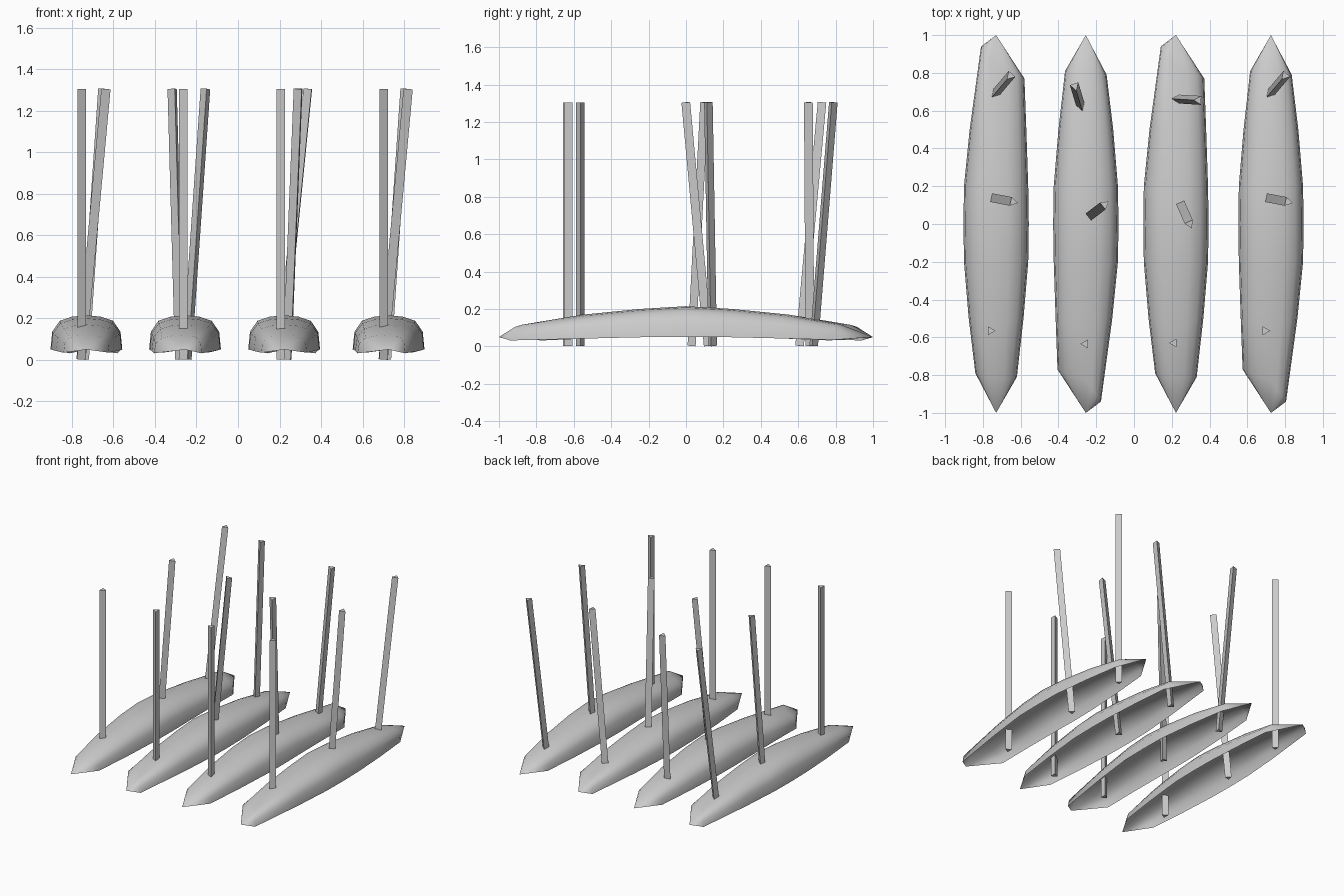
import bpy, bmesh, math
from mathutils import Vector, Matrix

if "Cube" in bpy.data.objects:
    bpy.data.objects.remove(bpy.data.objects["Cube"])

# Soil ridge stations: (left x, left y, right x, right y, rim z, crest y, crest z)
STATIONS = [
    (-0.08, 0.94, 0.15, 0.77, 0.032, 0.83, 0.12),
    (-0.14, 0.50, 0.16, 0.50, 0.043, 0.55, 0.17),
    (-0.17, 0.20, 0.17, 0.20, 0.05, 0.25, 0.20),
    (-0.173, 0.0, 0.173, 0.0, 0.05, 0.0, 0.215),
    (-0.17, -0.20, 0.17, -0.20, 0.05, -0.25, 0.20),
    (-0.145, -0.50, 0.145, -0.50, 0.043, -0.55, 0.17),
    (-0.11, -0.79, 0.11, -0.81, 0.035, -0.82, 0.12),
]
# Half arch: (fraction of half width, fraction of height)
ARCH = [(1, 0), (0.95, 0.52), (0.74, 0.84), (0.4, 0.96)]


def make_ridge(name, x, turned):
    bm = bmesh.new()
    rows = []
    for lx, ly, rx, ry, rim, cy, cz in STATIONS:
        def pt(ex, ey, w, h):
            return bm.verts.new((ex * w, cy + (ey - cy) * w, rim + (cz - rim) * h))
        row = [pt(lx, ly, w, h) for w, h in ARCH]
        row.append(bm.verts.new((0, cy, cz)))
        row += [pt(rx, ry, w, h) for w, h in reversed(ARCH)]
        rows.append(row)
    for a, b in zip(rows, rows[1:]):
        for i in range(len(a) - 1):
            bm.faces.new((a[i], b[i], b[i + 1], a[i + 1]))
    # pointed ends
    for row, y in ((rows[0], 1), (rows[-1], -1)):
        tip = bm.verts.new((0, y, 0.05))
        for p, q in zip(row, row[1:]):
            bm.faces.new((tip, p, q) if y > 0 else (tip, q, p))
    for f in bm.faces:
        f.smooth = True
    if turned:
        bm.transform(Matrix.Rotation(math.pi, 4, 'Z'))
    if sum(f.normal.z for f in bm.faces if not f.normal_update()) < 0:
        bmesh.ops.reverse_faces(bm, faces=bm.faces)
    finish(bm, name, (x, 0, 0))


def finish(bm, name, loc):
    me = bpy.data.meshes.new(name)
    bm.to_mesh(me)
    bm.free()
    ob = bpy.data.objects.new(name, me)
    ob.location = loc
    bpy.context.collection.objects.link(ob)


def make_stake(name, base, top, angle, r=0.027):
    # triangular stake, one edge pointing along angle
    axis = Vector((*top, 1.305)) - Vector((*base, 0.003))
    bm = bmesh.new()
    bmesh.ops.create_cone(bm, cap_ends=True, segments=3, radius1=r, radius2=r,
                          depth=axis.length)
    v = max((v for v in bm.verts), key=lambda v: v.co.y)
    start = math.atan2(v.co.y, v.co.x)
    tilt = Vector((0, 0, 1)).rotation_difference(axis).to_matrix().to_4x4()
    bm.transform(tilt @ Matrix.Rotation(math.radians(angle) - start, 4, 'Z'))
    finish(bm, name, (*[(a + b) / 2 for a, b in zip(base, top)], 0.654))


# Stakes per row, relative to the row centre: (base, top, edge angle)
OUTER = [((-0.03, -0.565), (-0.03, -0.565), 0),
         ((-0.03, 0.14), (0.09, 0.117), -12),
         ((-0.014, 0.68), (0.075, 0.785), 228)]
SECOND = [((-0.002, -0.635), (-0.002, -0.635), 180),
          ((0.01, 0.035), (0.10, 0.103), 38),
          ((-0.022, 0.61), (-0.058, 0.73), 288)]
THIRD = [((-0.01, -0.63), (-0.01, -0.63), 180),
         ((0.02, 0.12), (0.073, 0.0), -65),
         ((-0.01, 0.663), (0.12, 0.655), 177)]

ROWS = [(-0.73, OUTER), (-0.255, SECOND), (0.222, THIRD), (0.725, OUTER)]
for n, (x, stakes) in enumerate(ROWS, 1):
    make_ridge(f"soil_ridge_{n}", x, n % 2 == 0)
    for k, (b, t, ang) in enumerate(stakes, 1):
        make_stake(f"stake_{n}_{k}", (x + b[0], b[1]), (x + t[0], t[1]), ang)
